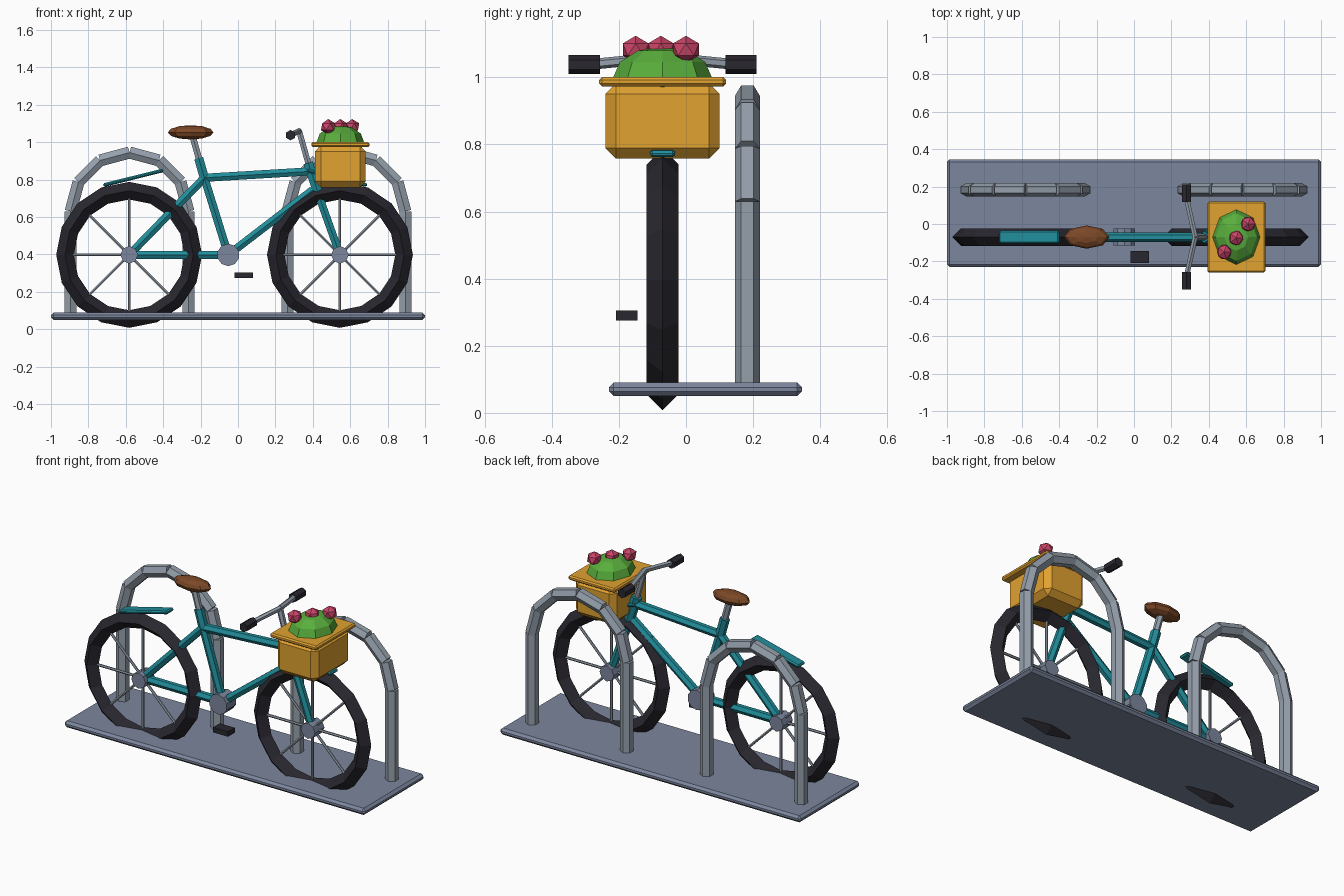
import bpy, bmesh, math
from mathutils import Matrix, Vector

if "Cube" in bpy.data.objects:
    bpy.data.objects.remove(bpy.data.objects["Cube"])

Y0 = -0.07  # bicycle centre plane


def mat(name, r, g, b):
    m = bpy.data.materials.new(name)
    m.diffuse_color = (r, g, b, 1)
    m.use_nodes = True
    m.node_tree.nodes["Principled BSDF"].inputs["Base Color"].default_value = m.diffuse_color
    return m


TEAL = mat("teal", 0.015, 0.27, 0.33)
RUBBER = mat("rubber", 0.022, 0.02, 0.028)
SLATE = mat("slate", 0.2, 0.24, 0.34)
STEEL = mat("steel", 0.3, 0.35, 0.41)
AMBER = mat("amber", 0.75, 0.36, 0.03)
GREEN = mat("green", 0.1, 0.42, 0.045)
PINK = mat("pink", 0.6, 0.06, 0.14)
BROWN = mat("brown", 0.2, 0.065, 0.02)


def finish(bm, name, material):
    me = bpy.data.meshes.new(name)
    bm.to_mesh(me)
    bm.free()
    me.materials.append(material)
    ob = bpy.data.objects.new(name, me)
    bpy.context.collection.objects.link(ob)
    return ob


def add_tube(bm, a, b, r, sides=6):
    a, b = Vector(a), Vector(b)
    z = (b - a).normalized()
    ref = Vector((0, 1, 0)) if abs(z.y) < 0.9 else Vector((0, 0, 1))
    x = ref.cross(z).normalized()
    y = z.cross(x)
    m = Matrix((x, y, z)).transposed().to_4x4()
    m.translation = (a + b) / 2
    bmesh.ops.create_cone(bm, cap_ends=True, segments=sides, radius1=r, radius2=r,
                          depth=(b - a).length, matrix=m)


def tubes(name, pairs, r, material, sides=6):
    bm = bmesh.new()
    for a, b in pairs:
        add_tube(bm, a, b, r, sides)
    return finish(bm, name, material)


def box(name, loc, size, material, bevel=0, tilt=0):
    bm = bmesh.new()
    bmesh.ops.create_cube(bm, size=1, matrix=Matrix.Diagonal((*size, 1)))
    if bevel:
        bmesh.ops.bevel(bm, geom=bm.edges[:], offset=bevel, segments=1,
                        profile=0.5, affect='EDGES')
    ob = finish(bm, name, material)
    ob.location = loc
    ob.rotation_euler.y = math.radians(tilt)
    return ob


def ball(name, loc, radii, material, seg=8, rings=6, ico=False):
    bm = bmesh.new()
    m = Matrix.Translation(loc) @ Matrix.Diagonal((*radii, 1))
    if ico:
        bmesh.ops.create_icosphere(bm, subdivisions=1, radius=1, matrix=m)
    else:
        bmesh.ops.create_uvsphere(bm, u_segments=seg, v_segments=rings, radius=1, matrix=m)
    return finish(bm, name, material)


def P(x, z, y=0.0):
    return (x, Y0 + y, z)


# ground plate
box("base_plate", (0, 0.058, 0.07), (2, 0.575, 0.04), SLATE, 0.014)

# rack hoops
for side, cx in (("left", -0.58), ("right", 0.58)):
    pts = [(cx - 0.315, 0.183, 0.08)]
    for i in range(7):
        t = math.pi * (1 - i / 6)
        pts.append((cx + 0.315 * math.cos(t), 0.183, 0.63 + 0.315 * math.sin(t)))
    pts.append((cx + 0.315, 0.183, 0.08))
    tubes(side + "_rack_hoop", list(zip(pts, pts[1:])), 0.037, STEEL)

# wheels
RH, FH, BB = (-0.582, 0.398), (0.545, 0.398), (-0.052, 0.398)
for side, (cx, cz) in (("rear", RH), ("front", FH)):
    bpy.ops.mesh.primitive_torus_add(major_segments=16, minor_segments=4, major_radius=0.343,
                                     minor_radius=0.047, location=P(cx, cz),
                                     rotation=(math.pi / 2, 0, 0))
    tyre = bpy.context.object
    tyre.name = side + "_tyre"
    tyre.data.materials.append(RUBBER)
    rim = [P(cx + 0.32 * math.cos(k * math.pi / 4), cz + 0.32 * math.sin(k * math.pi / 4))
           for k in range(8)]
    tubes(side + "_spokes", [(P(cx, cz), p) for p in rim], 0.008, STEEL)
    tubes(side + "_hub", [(P(cx, cz, -0.045), P(cx, cz, 0.045))], 0.047, SLATE, 8)

# frame
SEAT, HEAD = (-0.18, 0.81), (0.395, 0.845)
tubes("frame_tubes", [
    (P(*RH), P(*BB)), (P(*RH), P(*SEAT)), (P(*BB), P(*SEAT)),
    (P(*SEAT), P(*HEAD)), (P(*BB), P(0.40, 0.745))], 0.025, TEAL)
tubes("seat_tube_top", [(P(*SEAT), P(-0.21, 0.915))], 0.028, TEAL)
tubes("head_tube", [(P(0.375, 0.89), P(0.432, 0.72))], 0.03, TEAL)
tubes("fork", [(P(0.43, 0.72), P(*FH))], 0.024, TEAL)
tubes("crank_hub", [(P(*BB, -0.045), P(*BB, 0.045))], 0.06, SLATE, 10)

# pedals
box("outer_pedal", (0.03, -0.177, 0.29), (0.1, 0.064, 0.03), RUBBER)
box("inner_pedal", (-0.05, -0.062, 0.385), (0.1, 0.064, 0.03), RUBBER)

# mudguards
box("rear_mudguard", P(-0.56, 0.81), (0.33, 0.068, 0.02), TEAL, 0.007, -14)
box("front_mudguard", P(0.53, 0.81), (0.33, 0.075, 0.02), TEAL, 0.007, 14)

# seat
tubes("seat_post", [(P(-0.205, 0.9), P(-0.245, 1.04))], 0.02, STEEL)
ball("seat", P(-0.253, 1.053), (0.122, 0.062, 0.038), BROWN)

# handlebars
tubes("stem", [(P(0.375, 0.89), P(0.327, 1.06))], 0.018, STEEL)
for side, s in (("left", 1), ("right", -1)):
    tubes(side + "_handlebar", [(P(0.327, 1.06), P(0.283, 1.04, s * 0.2))], 0.016, STEEL)
    tubes(side + "_grip", [(P(0.281, 1.038, s * 0.187), P(0.281, 1.038, s * 0.28))],
          0.028, RUBBER)

# flower basket
box("basket", P(0.547, 0.87), (0.272, 0.34, 0.225), AMBER, 0.032)
box("basket_rim", P(0.547, 0.987), (0.31, 0.378, 0.027), AMBER, 0.008)
ball("foliage", P(0.547, 1.0), (0.127, 0.147, 0.092), GREEN)
for i, (x, y) in enumerate(((0.482, -0.08), (0.546, -0.005), (0.61, 0.07))):
    ball(f"flower_{i + 1}", P(x, 1.083, y), (0.043, 0.045, 0.041), PINK, ico=True)
